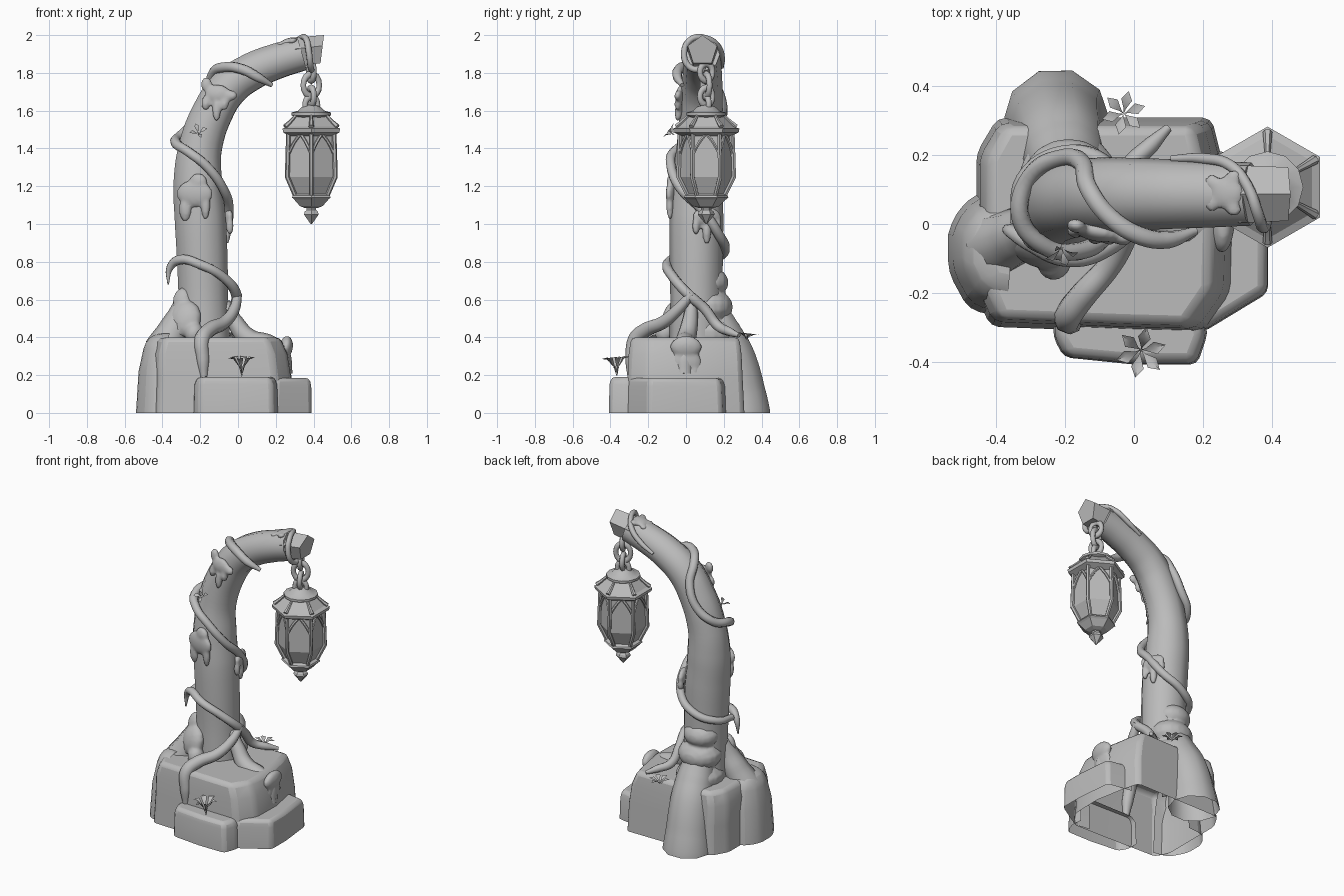
import bpy, bmesh, math
from mathutils import Vector, Matrix

if "Cube" in bpy.data.objects:
    bpy.data.objects.remove(bpy.data.objects["Cube"])

stone = bpy.data.materials.new("plain_grey")
stone.diffuse_color = (0.5, 0.5, 0.5, 1)
stone.use_nodes = True
stone.node_tree.nodes["Principled BSDF"].inputs["Base Color"].default_value = stone.diffuse_color


def finish(ob, angle=40):
    ob.data.materials.clear()
    ob.data.materials.append(stone)
    bpy.ops.object.select_all(action='DESELECT')
    ob.select_set(True)
    bpy.context.view_layer.objects.active = ob
    if angle:
        bpy.ops.object.shade_smooth_by_angle(angle=math.radians(angle))
    return ob


def from_bm(name, bm, angle=40):
    bmesh.ops.recalc_face_normals(bm, faces=bm.faces)
    me = bpy.data.meshes.new(name)
    bm.to_mesh(me)
    bm.free()
    ob = bpy.data.objects.new(name, me)
    bpy.context.collection.objects.link(ob)
    return finish(ob, angle)


def tube(name, pts, res=2, steps=6, angle=50, handle='AUTO'):
    """Swept tube through (x, y, z, radius) points, cut off at the ground."""
    cu = bpy.data.curves.new(name, 'CURVE')
    cu.dimensions = '3D'
    cu.bevel_depth = 1
    cu.bevel_resolution = res
    cu.use_fill_caps = True
    cu.resolution_u = steps
    sp = cu.splines.new('BEZIER')
    sp.bezier_points.add(len(pts) - 1)
    for b, p in zip(sp.bezier_points, pts):
        b.co = p[:3]
        b.radius = p[3]
        b.handle_left_type = b.handle_right_type = handle
    ob = bpy.data.objects.new(name, cu)
    bpy.context.collection.objects.link(ob)
    bpy.ops.object.select_all(action='DESELECT')
    ob.select_set(True)
    bpy.context.view_layer.objects.active = ob
    bpy.ops.object.convert(target='MESH')
    ob = bpy.context.view_layer.objects.active
    bm = bmesh.new()
    bm.from_mesh(ob.data)
    bmesh.ops.bisect_plane(bm, geom=bm.verts[:] + bm.edges[:] + bm.faces[:], plane_co=(0, 0, 0),
                           plane_no=(0, 0, -1), clear_outer=True)
    bm.to_mesh(ob.data)
    bm.free()
    return finish(ob, angle)


def loft(bm, rings, cap_top=True, cap_bottom=False, closed=True):
    rows = [[bm.verts.new(p) for p in ring] for ring in rings]
    n = len(rows[0])
    for a, b in zip(rows, rows[1:]):
        for i in range(n if closed else n - 1):
            bm.faces.new((a[i], a[(i + 1) % n], b[(i + 1) % n], b[i]))
    if cap_bottom:
        bm.faces.new(rows[0][::-1])
    if cap_top:
        bm.faces.new(rows[-1])


def rock(name, outline, levels, bevel=0.02, closed=True):
    """Open-bottomed boulder: levels are (z, x scale, y scale, x shift) of the outline."""
    cx = sum(p[0] for p in outline) / len(outline)
    cy = sum(p[1] for p in outline) / len(outline)
    bm = bmesh.new()
    loft(bm, [[(cx + (x - cx) * sx + dx, cy + (y - cy) * sy, z) for x, y in outline]
              for z, sx, sy, dx in levels], closed=closed)
    ob = from_bm(name, bm, 35)
    m = ob.modifiers.new("worn_edges", 'BEVEL')
    m.width, m.segments, m.limit_method, m.angle_limit = bevel, 2, 'ANGLE', math.radians(25)
    return ob


def lathe(name, profile, n, centre, angle=0, start=math.pi / 2):
    bm = bmesh.new()
    ring = [start + math.tau * i / n for i in range(n)]
    loft(bm, [[(centre[0] + r * math.cos(a), centre[1] + r * math.sin(a), z) for a in ring]
              for r, z in profile], True, True)
    return from_bm(name, bm, angle)


def torus(name, centre, major, minor, matrix, n=16):
    bm = bmesh.new()
    rows = []
    for i in range(n + 1):
        a = math.tau * i / n
        rows.append([Vector(centre) + matrix @ Vector((
            (major + minor * math.cos(b)) * math.cos(a), minor * math.sin(b),
            (major + minor * math.cos(b)) * math.sin(a))) for b in [math.tau * j / 8 for j in range(8)]])
    loft(bm, rows, False)
    bmesh.ops.remove_doubles(bm, verts=bm.verts, dist=1e-5)
    return from_bm(name, bm, 80)


def blobs(name, centre, normal, lobes, up=(0, 0, 1)):
    """Melted patch: flat ellipsoids (across, along, size_a, size_b, thickness) fused together."""
    n = Vector(normal).normalized()
    t = Vector(up).cross(n).normalized()
    u = n.cross(t)
    bm = bmesh.new()
    for a, b, sa, sb, th in lobes:
        m = Matrix((t * sa, u * sb, n * th)).transposed().to_4x4()
        m.translation = Vector(centre) + t * a + u * b
        bmesh.ops.create_uvsphere(bm, u_segments=14, v_segments=9, radius=1, matrix=m)
    ob = from_bm(name, bm, 80)
    r = ob.modifiers.new("fuse", 'REMESH')
    r.mode, r.voxel_size, r.use_smooth_shade = 'VOXEL', 0.01, True
    s = ob.modifiers.new("soften", 'SMOOTH')
    s.iterations = 3
    return ob


def plant(name, centre, size, count, normal=(0, 0, 1), lift=0.5):
    """Rosette of separate pointed leaves, folded along the middle."""
    rot = Vector((0, 0, 1)).rotation_difference(Vector(normal)).to_matrix()
    bm = bmesh.new()
    for i in range(count):
        turn = rot @ Matrix.Rotation(math.tau * i / count + 0.3, 3, 'Z')
        leaf = [(0, 0, 0), (.6, -.25, lift * .95), (.62, 0, lift * .85), (.6, .25, lift * .95), (1, 0, lift * .9),
                (.2, -.05, lift * .5), (.2, .05, lift * .5)]
        v = [bm.verts.new(Vector(centre) + turn @ (Vector(p) * size)) for p in leaf]
        for f in ((0, 5, 6), (5, 1, 2), (5, 2, 6), (6, 2, 3), (1, 4, 2), (3, 2, 4)):
            bm.faces.new([v[k] for k in f])
    return from_bm(name, bm, 60)


# Boulders
rock("main_boulder", [(-.45, -.2), (-.41, -.29), (0, -.305), (.2, -.31), (.28, -.2), (.285, 0), (.25, .18),
                      (.22, .3), (-.1, .3), (-.39, .3), (-.45, .2)],
     [(0, 1.02, 1.03, 0), (.18, 1, 1, 0), (.31, .97, .98, -.01), (.4, .88, .94, -.02)], .025)
rock("right_ledge", [(.1, -.3), (.2, -.315), (.39, -.2), (.39, -.05), (.365, .19), (.2, .22)],
     [(0, 1, 1, 0), (.14, .98, .98, 0), (.185, .9, .93, 0)], closed=False)
rock("front_ledge", [(-.23, -.26), (-.23, -.33), (-.2, -.385), (0, -.405), (.18, -.405), (.21, -.32), (.2, -.26)],
     [(0, 1.02, 1.05, 0), (.15, 1, 1, 0), (.19, .93, .85, 0)], closed=False)
rock("left_lobe", [(-.35, .1), (-.46, .09), (-.52, .03), (-.54, -.03), (-.54, -.14), (-.48, -.25), (-.38, -.27)],
     [(0, 1, 1, 0), (.22, .95, .93, .01), (.37, .78, .78, .03), (.42, .5, .55, .06)], .04, closed=False)

# Bent trunk with a five-sided sawn tip
tube("trunk", [(-.18, .055, .3, .145), (-.183, .055, .6, .138), (-.198, .055, 1, .143), (-.212, .06, 1.2, .137),
               (-.2, .07, 1.4, .12), (-.13, .08, 1.6, .112), (-.05, .085, 1.72, .108), (.06, .087, 1.8, .103),
               (.2, .087, 1.86, .098), (.34, .087, 1.9, .092)], res=3, angle=60)
bm = bmesh.new()
loft(bm, [[(x + .01 * math.cos(a), .087 + r * math.sin(a), z + r * math.cos(a))
           for a in [math.tau * i / 5 for i in range(5)]] for x, r, z in ((.3, .088, 1.9), (.445, .082, 1.918))],
     True, True)
from_bm("trunk_tip", bm, 0)

# Roots
tube("back_root", [(-.2, .13, .55, .09), (-.2, .18, .42, .118), (-.212, .24, .29, .132), (-.222, .28, .12, .143),
                   (-.225, .295, 0, .157), (-.225, .3, -.1, .16)], res=3)
tube("left_root", [(-.27, .02, .66, .03), (-.295, -.01, .56, .055), (-.33, -.03, .46, .08), (-.4, -.06, .33, .1)])
tube("right_root", [(-.07, .03, .58, .03), (-.015, .02, .48, .045), (.06, 0, .39, .055), (.16, -.01, .36, .055),
                    (.215, -.01, .32, .055), (.24, -.01, .2, .05)])
blobs("side_drape", (.25, 0, .29), (1, 0, -.1),
      [(0, .06, .085, .06, .035), (0, -.03, .085, .09, .03), (-.02, -.1, .045, .07, .03), (.04, -.08, .04, .06, .03)])
blobs("left_mound", (-.28, -.07, .5), (-.4, -1, .3),
      [(0, 0, .09, .1, .05), (-.03, .1, .05, .07, .03), (.06, -.08, .05, .06, .05), (-.06, -.08, .05, .06, .05)])
blobs("trunk_burl", (-.19, .12, .56), (0, 1, 0),
      [(0, -.14, .15, .1, .15), (0, 0, .14, .1, .128), (.01, .13, .115, .085, .105)])

# Vines around the trunk and arm
tube("front_vine", [(-.18, -.29, .19, .02), (-.185, -.285, .28, .036), (-.19, -.265, .39, .042),
                    (-.15, -.21, .44, .04), (-.07, -.12, .48, .035), (-.02, -.04, .55, .03), (0, .03, .63, .022)])
tube("low_vine", [(.1, .28, .41, .012), (.05, .23, .43, .024), (-.01, .17, .46, .028), (-.02, .1, .55, .028),
                  (-.01, .01, .63, .028), (-.08, -.07, .72, .026), (-.2, -.1, .785, .026), (-.31, -.05, .81, .026),
                  (-.36, -.02, .77, .02), (-.37, -.02, .68, .004)])
tube("middle_vine", [(-.34, .0, .79, .02), (-.32, .13, .81, .024), (-.2, .205, .86, .026), (-.08, .17, .95, .026),
                     (-.05, .08, 1.08, .026), (-.08, -.03, 1.19, .026), (-.17, -.08, 1.31, .026),
                     (-.26, -.065, 1.38, .026), (-.33, .02, 1.43, .027), (-.3, .14, 1.47, .027),
                     (-.21, .19, 1.56, .027), (-.15, .175, 1.69, .027), (-.13, .1, 1.8, .028),
                     (-.07, .02, 1.83, .028), (.02, -.035, 1.82, .028), (.1, -.045, 1.78, .026),
                     (.18, -.02, 1.735, .012)])
tube("arm_vine", [(.11, .19, 1.83, .01), (.2, .19, 1.88, .016), (.28, .17, 1.94, .017), (.33, .11, 1.982, .016),
                  (.36, .03, 1.98, .017), (.375, -.01, 1.91, .017), (.385, .02, 1.83, .017), (.39, .1, 1.815, .017)])

# Melted moss patches
drips = [(0, 0, .08, .05, .025), (-.06, -.05, .02, .05, .02), (0, -.08, .024, .07, .022), (.06, -.04, .02, .04, .02)]
blobs("upper_moss", (-.11, -.025, 1.69), (-.2, -1, .15),
      [(0, 0, .07, .05, .025), (-.06, -.05, .025, .04, .02), (0, -.08, .024, .07, .022), (.07, -.01, .04, .03, .02),
       (-.06, .05, .03, .04, .02), (.04, -.05, .025, .04, .02)])
blobs("middle_moss", (-.23, -.07, 1.16), (-.25, -1, 0),
      [(0, 0, .1, .075, .03), (-.05, -.08, .035, .07, .025), (.06, -.06, .025, .08, .02), (.02, .06, .05, .05, .025)])
blobs("side_moss", (-.06, .11, 1.04), (1, .3, 0), drips)
blobs("arm_moss", (.27, .09, 1.965), (-.3, 0, 1),
      [(0, 0, .05, .055, .02), (.045, .02, .025, .025, .015), (-.045, .02, .025, .025, .015),
       (.03, -.045, .025, .025, .015), (-.03, -.045, .025, .025, .015)], up=(1, 0, 0))

# Leafy sprigs
plant("front_plant", (.02, -.365, .19), .075, 6, (0, -.08, 1), 1.5)
plant("back_plant", (-.03, .32, .385), .065, 6, (0, .1, 1), .6)
plant("trunk_sprig", (-.21, -.06, 1.47), .05, 4, (0, -.8, .6), .9)

# Chain
L = (.388, .107)
for i, (z, major) in enumerate(((1.805, .036), (1.735, .046), (1.675, .036), (1.63, .036))):
    m = Matrix.Rotation(math.pi / 2 * (i % 2 == 0) + .4, 3, 'Z') @ Matrix.Diagonal((1, 1, 1.25))
    torus("chain_link", (*L, z), major, .016, m)

# Lantern
lathe("lantern_roof", [(.13, 1.465), (.172, 1.485), (.176, 1.505), (.15, 1.515), (.1, 1.56), (.085, 1.575)], 6, L)
lathe("lantern_cap", [(.085, 1.565), (.104, 1.575), (.104, 1.59), (.07, 1.6), (.05, 1.62), (.02, 1.63)], 12, L, 40)
lathe("lantern_glass", [(.09, 1.15), (.137, 1.25), (.128, 1.47)], 6, L)
lathe("lantern_base", [(.04, 1.085), (.07, 1.095), (.105, 1.13), (.118, 1.14), (.114, 1.15), (.085, 1.165)], 6, L)
lathe("lantern_finial", [(.004, 1.0), (.045, 1.05), (.04, 1.065), (.028, 1.075), (.03, 1.095)], 6, L)


def at(a, r, z, w):
    return (L[0] + r * math.cos(a), L[1] + r * math.sin(a), z, w)


for i in range(6):
    a = math.pi / 2 + i * math.pi / 3
    tube("lantern_post", [at(a, .098, 1.15, .012), at(a, .147, 1.25, .013), at(a, .14, 1.48, .012)], 1, 2,
         handle='VECTOR')
    for s in (-1, 1):
        tube("lantern_arch", [at(a, .14, 1.37, .009), at(a + s * .22, .126, 1.43, .009),
                              at(a + s * .5, .115, 1.475, .009)], 1, 3)
    tube("roof_rib", [at(a, .16, 1.515, .014), at(a, .13, 1.54, .011), at(a, .095, 1.575, .008)], 1, 3)
